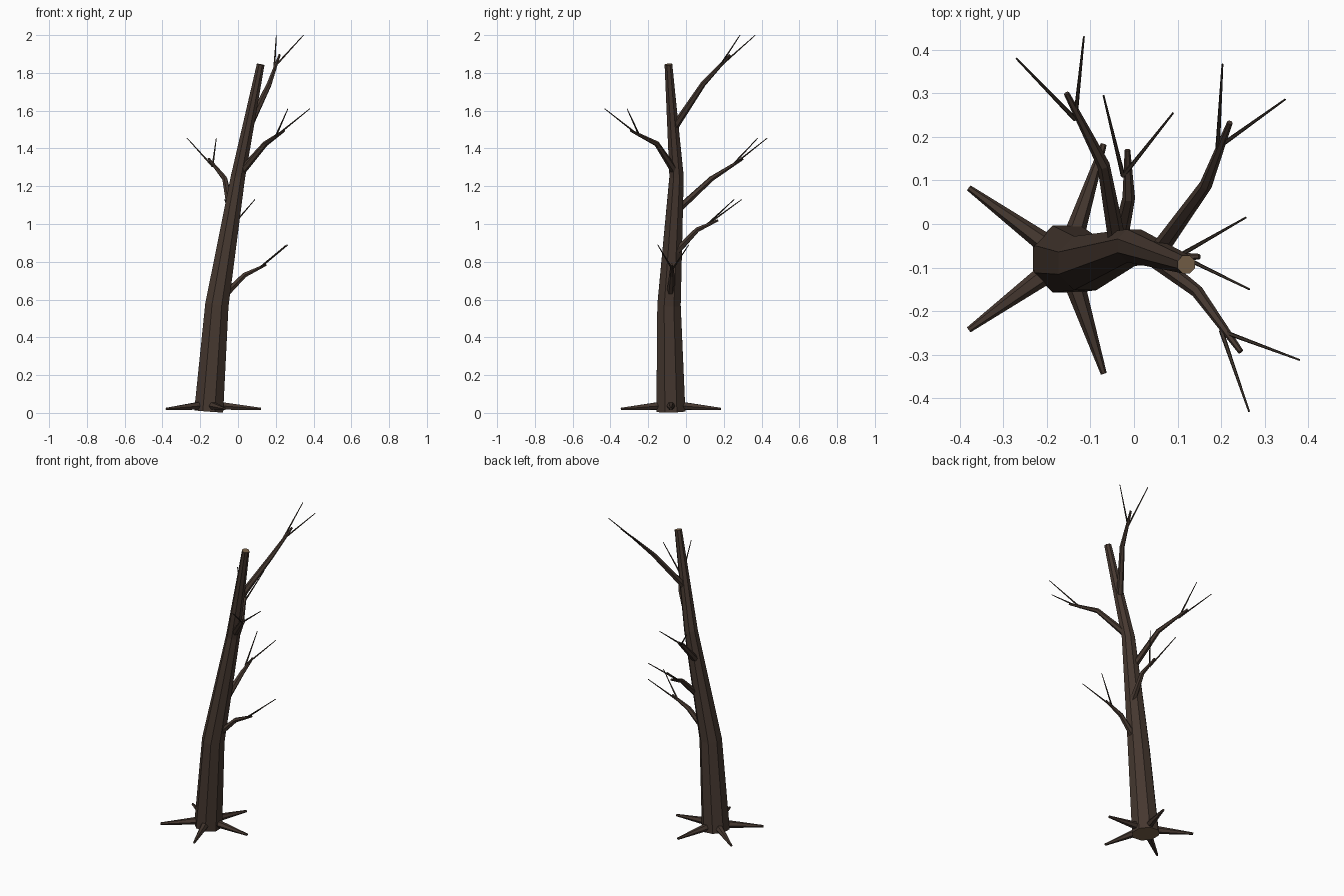
import bpy, bmesh, math
from mathutils import Vector

if "Cube" in bpy.data.objects:
    bpy.data.objects.remove(bpy.data.objects["Cube"])


def material(name, rgb):
    m = bpy.data.materials.new(name)
    m.diffuse_color = (*rgb, 1)
    m.use_nodes = True
    m.node_tree.nodes["Principled BSDF"].inputs["Base Color"].default_value = m.diffuse_color
    return m


bark = material("dark bark", (0.060, 0.039, 0.029))
twig_bark = material("twig bark", (0.042, 0.030, 0.022))
wood = material("cut wood", (0.19, 0.122, 0.068))


def tube(name, points, radii, sides, mats, cap_mat=0):
    """Tapered, capped, flat-sided tube swept along a path."""
    pts = [Vector(p) for p in points]
    bm = bmesh.new()
    rings = []
    for i, (p, r) in enumerate(zip(pts, radii)):
        t = Vector()
        if i > 0:
            t += (p - pts[i - 1]).normalized()
        if i < len(pts) - 1:
            t += (pts[i + 1] - p).normalized()
        t.normalize()
        ref = Vector((1, 0, 0)) if abs(t.z) > 0.9 else Vector((0, 0, 1))
        u = (ref - t * ref.dot(t)).normalized()
        v = t.cross(u)
        ring = []
        for k in range(sides):
            a = 2 * math.pi * (k + 0.5) / sides
            ring.append(bm.verts.new(p + r * (math.cos(a) * u + math.sin(a) * v)))
        rings.append(ring)
    for a, b in zip(rings, rings[1:]):
        for k in range(sides):
            n = (k + 1) % sides
            bm.faces.new((a[k], a[n], b[n], b[k]))
    for ring in (rings[0][::-1], rings[-1]):
        bm.faces.new(ring).material_index = cap_mat
    bmesh.ops.recalc_face_normals(bm, faces=bm.faces)
    me = bpy.data.meshes.new(name)
    bm.to_mesh(me)
    bm.free()
    for m in mats:
        me.materials.append(m)
    ob = bpy.data.objects.new(name, me)
    bpy.context.collection.objects.link(ob)
    return ob


# Leaning trunk with cut ends
tube("trunk",
     [(-0.155, -0.08, 0.008), (-0.112, -0.09, 0.57), (0, -0.05, 1.25), (0.12, -0.093, 1.845)],
     [0.083, 0.067, 0.041, 0.022], 8, [bark, wood], 1)

# Five roots spread evenly around the foot
for i in range(5):
    a = math.tau * i / 5
    c, s = math.cos(a), math.sin(a)
    tube(f"root_{i + 1}",
         [(-0.155 + 0.03 * c, -0.08 + 0.03 * s, 0.04), (-0.155 + 0.277 * c, -0.08 + 0.277 * s, 0.021)],
         [0.026, 0.007], 6, [bark])

# Branches: start, elbow, end, fork point, two twig tips
branches = [
    [(-0.085, -0.085, 0.61), (0.035, -0.075, 0.73), (0.15, -0.075, 0.785),
     (0.105, -0.072, 0.76), (0.257, 0.015, 0.89), (0.265, -0.15, 0.89)],
    [(-0.04, -0.065, 0.84), (-0.012, 0.06, 0.97), (-0.015, 0.17, 1.02),
     (-0.025, 0.11, 0.995), (-0.07, 0.295, 1.13), (0.09, 0.255, 1.13)],
    [(-0.035, -0.06, 1.06), (-0.07, 0.135, 1.24), (-0.155, 0.30, 1.345),
     (-0.135, 0.24, 1.305), (-0.27, 0.38, 1.455), (-0.115, 0.43, 1.455)],
    [(0.02, -0.06, 1.28), (0.145, -0.155, 1.425), (0.245, -0.293, 1.495),
     (0.20, -0.245, 1.465), (0.38, -0.312, 1.61), (0.264, -0.43, 1.61)],
    [(0.05, -0.07, 1.50), (0.165, 0.09, 1.74), (0.22, 0.233, 1.895),
     (0.192, 0.175, 1.83), (0.203, 0.367, 2.0), (0.347, 0.286, 2.0)],
]
for i, (start, elbow, end, fork, tip_a, tip_b) in enumerate(branches, 1):
    tube(f"branch_{i}", [start, elbow, end], [0.021, 0.0145, 0.0065], 6, [bark])
    for side, tip in (("a", tip_a), ("b", tip_b)):
        tube(f"twig_{i}{side}", [fork, tip], [0.0055, 0.0022], 5, [twig_bark])
